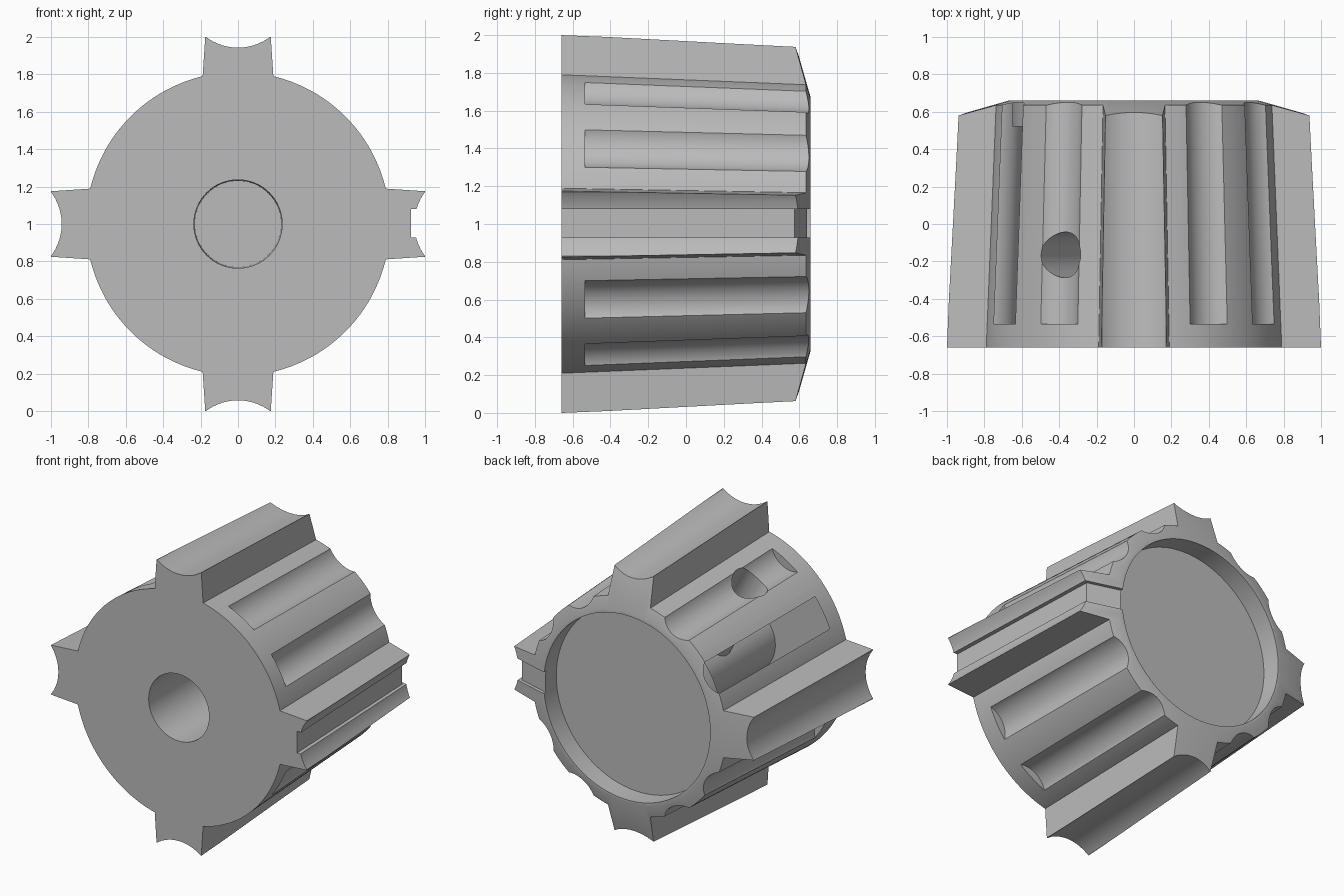
import bpy, bmesh
from math import sin, cos, pi, radians
from mathutils import Matrix, Vector

if "Cube" in bpy.data.objects:
    bpy.data.objects.remove(bpy.data.objects["Cube"])

FRONT, BACK = -0.66, 0.66
grey = bpy.data.materials.new("plain grey")
grey.use_nodes = True
grey.diffuse_color = (0.5, 0.5, 0.5, 1)
grey.node_tree.nodes["Principled BSDF"].inputs["Base Color"].default_value = (0.5, 0.5, 0.5, 1)


def finish(name, bm):
    bmesh.ops.recalc_face_normals(bm, faces=bm.faces)
    mesh = bpy.data.meshes.new(name)
    bm.to_mesh(mesh)
    bm.free()
    mesh.materials.append(grey)
    obj = bpy.data.objects.new(name, mesh)
    bpy.context.collection.objects.link(obj)
    return obj


def loft(name, rings):
    """Closed solid through rings of equal point count."""
    bm = bmesh.new()
    rows = [[bm.verts.new(p) for p in ring] for ring in rings]
    n = len(rows[0])
    for a, b in zip(rows, rows[1:]):
        for i in range(n):
            j = (i + 1) % n
            bm.faces.new((a[i], a[j], b[j], b[i]))
    bm.faces.new(rows[0])
    bm.faces.new(rows[-1])
    return finish(name, bm)


def turned(name, profile, n=128):
    """Solid turned about the y axis from (radius, y) points."""
    return loft(name, [[(r * cos(2 * pi * i / n), y, 1 + r * sin(2 * pi * i / n))
                        for i in range(n)] for r, y in profile])


def polar(r, angle, y):
    return Vector((r * cos(angle), y, 1 + r * sin(angle)))


def rod(name, start, end, radius, n=64):
    bm = bmesh.new()
    axis = end - start
    place = Matrix.Translation((start + end) / 2) @ axis.to_track_quat('Z', 'Y').to_matrix().to_4x4()
    bmesh.ops.create_cone(bm, cap_ends=True, segments=n, radius1=radius, radius2=radius,
                          depth=axis.length, matrix=place)
    return finish(name, bm)


def combine(target, tool, operation):
    tool.hide_render = True
    mod = target.modifiers.new(operation.lower(), 'BOOLEAN')
    mod.operation, mod.solver, mod.object = operation, 'EXACT', tool
    bpy.context.view_layer.objects.active = target
    bpy.ops.object.modifier_apply(modifier=mod.name)
    bpy.data.objects.remove(tool)


# Tapered drum
knob = turned("knob_body", [(0.8125, FRONT), (0.755, BACK)])

# Four drafted ribs, each with a hollowed tip
for k in range(4):
    a = k * pi / 2
    out, side = Vector((cos(a), 0, sin(a))), Vector((-sin(a), 0, cos(a)))

    def section(y, tip, shrink):
        shape = [(0.4, -0.215), (tip, -0.175), (tip, 0.175), (0.4, 0.215)]
        return [Vector((0, y, 1)) + out * r + side * (s - shrink * (1 if s > 0 else -1))
                for r, s in shape]

    combine(knob, loft("rib", [section(FRONT, 1.0, 0), section(BACK, 0.947, 0.025)]), 'UNION')
    hollow = rod("tip_hollow", polar(1.229, a, FRONT - 0.05), polar(1.172, a, BACK + 0.05), 0.284)
    combine(knob, hollow, 'DIFFERENCE')

# Chamfer around the back end
combine(knob, turned("envelope", [(1.2, FRONT - 0.1), (1.2, 0.508), (0.67, BACK)]), 'INTERSECT')

# Finger flutes, two in each quadrant
for k in range(12):
    if k % 3:
        a = radians(30 * k)
        combine(knob, rod("flute", polar(0.91, a, -0.53), polar(0.86, a, 0.72), 0.16), 'DIFFERENCE')

# Recess in the back, shaft bore and radial screw hole
combine(knob, turned("recess", [(0.65, 0.52), (0.652, 0.8)]), 'DIFFERENCE')
combine(knob, turned("bore", [(0.237, FRONT - 0.1), (0.23, 0.7)], 64), 'DIFFERENCE')
screw = radians(120)
combine(knob, rod("screw_hole", polar(0.1, screw, -0.165), polar(1.0, screw, -0.165), 0.122), 'DIFFERENCE')

# Pointer slot along one rib and over the chamfer
floor = [(0.926, -0.7), (0.878, 0.575), (0.63, 0.646), (0.63, 0.8), (1.2, 0.8), (1.2, -0.7)]
slot = loft("pointer_slot", [[(x, y, z) for x, y in floor] for z in (0.928, 1.08)])
combine(knob, slot, 'DIFFERENCE')

# Smooth shading with crisp edges
bpy.ops.object.select_all(action='DESELECT')
knob.select_set(True)
bpy.context.view_layer.objects.active = knob
bpy.ops.object.shade_smooth_by_angle(angle=radians(25))
